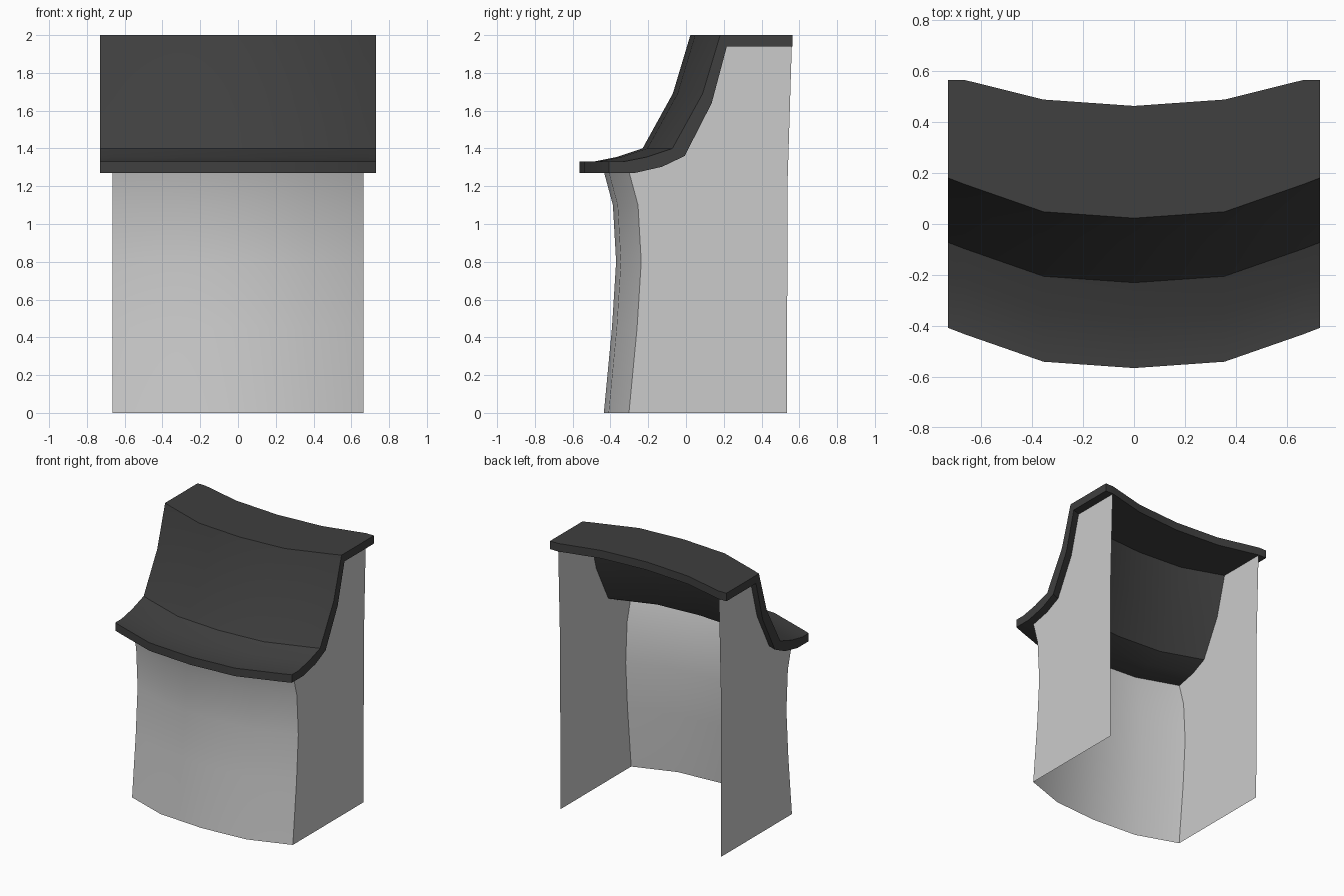
import bpy, bmesh

if "Cube" in bpy.data.objects:
    bpy.data.objects.remove(bpy.data.objects["Cube"])

# Plan curve: how far the bowed front recedes at each x station
HALF = [(0, 0), (0.355, 0.025), (0.665, 0.133), (0.73, 0.158)]
BOW = [(-x, o) for x, o in reversed(HALF[1:])] + HALF
BACK = 0.565  # the rear edge is cut off flat here


def finish(name, bm, color=None, recalc=True):
    if recalc:
        bmesh.ops.recalc_face_normals(bm, faces=bm.faces)
    me = bpy.data.meshes.new(name)
    bm.to_mesh(me)
    bm.free()
    ob = bpy.data.objects.new(name, me)
    bpy.context.collection.objects.link(ob)
    if color:
        mat = bpy.data.materials.new(name + "_material")
        mat.diffuse_color = color
        mat.use_nodes = True
        mat.node_tree.nodes["Principled BSDF"].inputs["Base Color"].default_value = mat.diffuse_color
        me.materials.append(mat)
    bpy.ops.object.select_all(action='DESELECT')
    ob.select_set(True)
    bpy.context.view_layer.objects.active = ob
    bpy.ops.object.shade_smooth_by_angle(angle=0.524)
    return ob


def sweep(bm, profile, stations):
    """Rows of vertices: the y,z profile shifted along the bow."""
    rows = [[bm.verts.new((x, min(y + o, BACK), z)) for y, z in profile]
            for x, o in stations]
    for a, b in zip(rows, rows[1:]):
        for i in range(len(profile) - 1):
            bm.faces.new((a[i], b[i], b[i + 1], a[i + 1]))
    return rows


# Counter top: matching upper and lower profiles (at x = 0), front to back
upper = [(-0.565, 1.33), (-0.49, 1.33), (-0.365, 1.355), (-0.23, 1.40),
         (-0.07, 1.69), (0.023, 2.0), (0.463, 2.0)]
lower = [(-0.565, 1.27), (-0.43, 1.27), (-0.285, 1.303), (-0.165, 1.36),
         (-0.022, 1.64), (0.058, 1.94), (0.463, 1.94)]
bm = bmesh.new()
top = sweep(bm, upper, BOW)
under = sweep(bm, lower, BOW)
n = len(upper)
for t, u in ((top[0], under[0]), (top[-1], under[-1])):  # end caps
    for i in range(n - 1):
        bm.faces.new((t[i], t[i + 1], u[i + 1], u[i]))
for k in (0, n - 1):  # front and rear edges
    for j in range(len(BOW) - 1):
        bm.faces.new((top[j][k], top[j + 1][k], under[j + 1][k], under[j][k]))
finish("counter_top", bm, (0.05, 0.05, 0.05, 1))

# Body: bowed front panel with a side panel at each end, open at the back
front = [(-0.435, 0), (-0.392, 0.45), (-0.37, 0.8), (-0.387, 1.1), (-0.433, 1.27)]
bm = bmesh.new()
rows = sweep(bm, front, BOW[1:-1])
for row, x in ((rows[0], -0.665), (rows[-1], 0.665)):
    edge = [(y + 0.133, z) for y, z in lower[2:-1]]
    edge += [(0.56, 1.94), (0.537, 1.2), (0.535, 0)]
    bm.faces.new(row + [bm.verts.new((x, y, z)) for y, z in edge])
finish("counter_body", bm)
